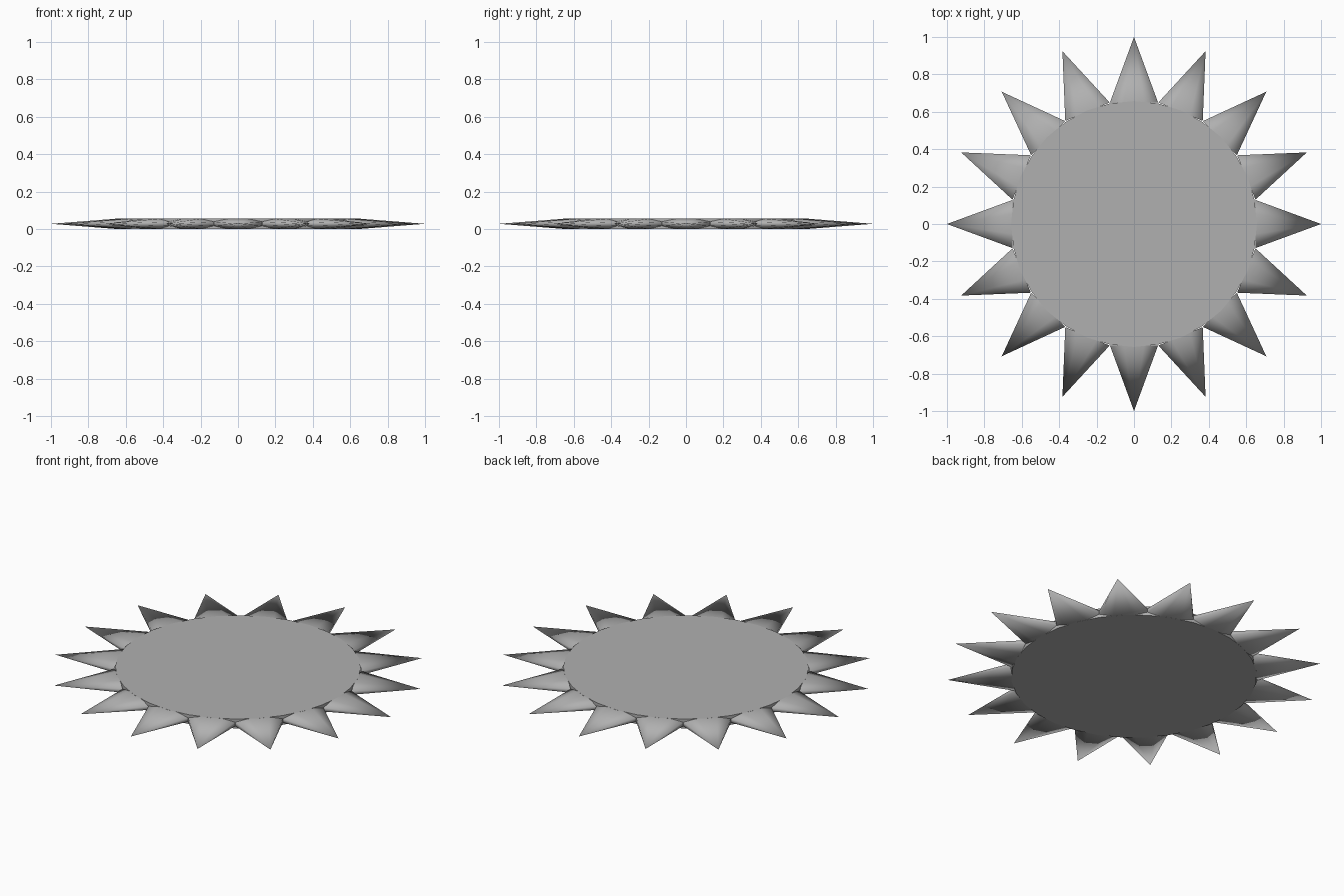
import bpy, math
from mathutils import Matrix

if "Cube" in bpy.data.objects:
    bpy.data.objects.remove(bpy.data.objects["Cube"])

H = 0.055          # thickness
R_DISC = 0.657     # disc radius
R_BASE = 0.65      # where each spike starts
N = 16

grey = bpy.data.materials.new("dark_grey")
grey.diffuse_color = (0.435, 0.435, 0.435, 1)
grey.use_nodes = True
grey.node_tree.nodes["Principled BSDF"].inputs["Base Color"].default_value = grey.diffuse_color

# Flat central disc
bpy.ops.mesh.primitive_cylinder_add(vertices=32, radius=R_DISC, depth=H, location=(0, 0, H / 2))
disc = bpy.context.object
disc.name = "disc"
disc.data.materials.append(grey)
bpy.ops.object.shade_smooth_by_angle(angle=math.radians(30))

# Ring of flattened eight-sided spikes, tips pointing outwards, smooth all round
length = 1.0 - R_BASE
width = 0.139
squash = (H / 2) / (width * math.cos(math.pi / 8))
for i in range(N):
    bpy.ops.mesh.primitive_cone_add(vertices=8, radius1=width, radius2=0, depth=length,
                                    end_fill_type='NOTHING')
    spike = bpy.context.object
    spike.name = f"spike_{i + 1}"
    spike.data.transform(
        Matrix.Translation((0, 0, H / 2))
        @ Matrix.Rotation(2 * math.pi * i / N, 4, 'Z')
        @ Matrix.Translation((R_BASE + length / 2, 0, 0))
        @ Matrix.Diagonal((1, 1, squash, 1))
        @ Matrix.Rotation(math.pi / 2, 4, 'Y')
        @ Matrix.Rotation(math.pi / 8, 4, 'Z'))
    spike.data.materials.append(grey)
    bpy.ops.object.shade_smooth()
